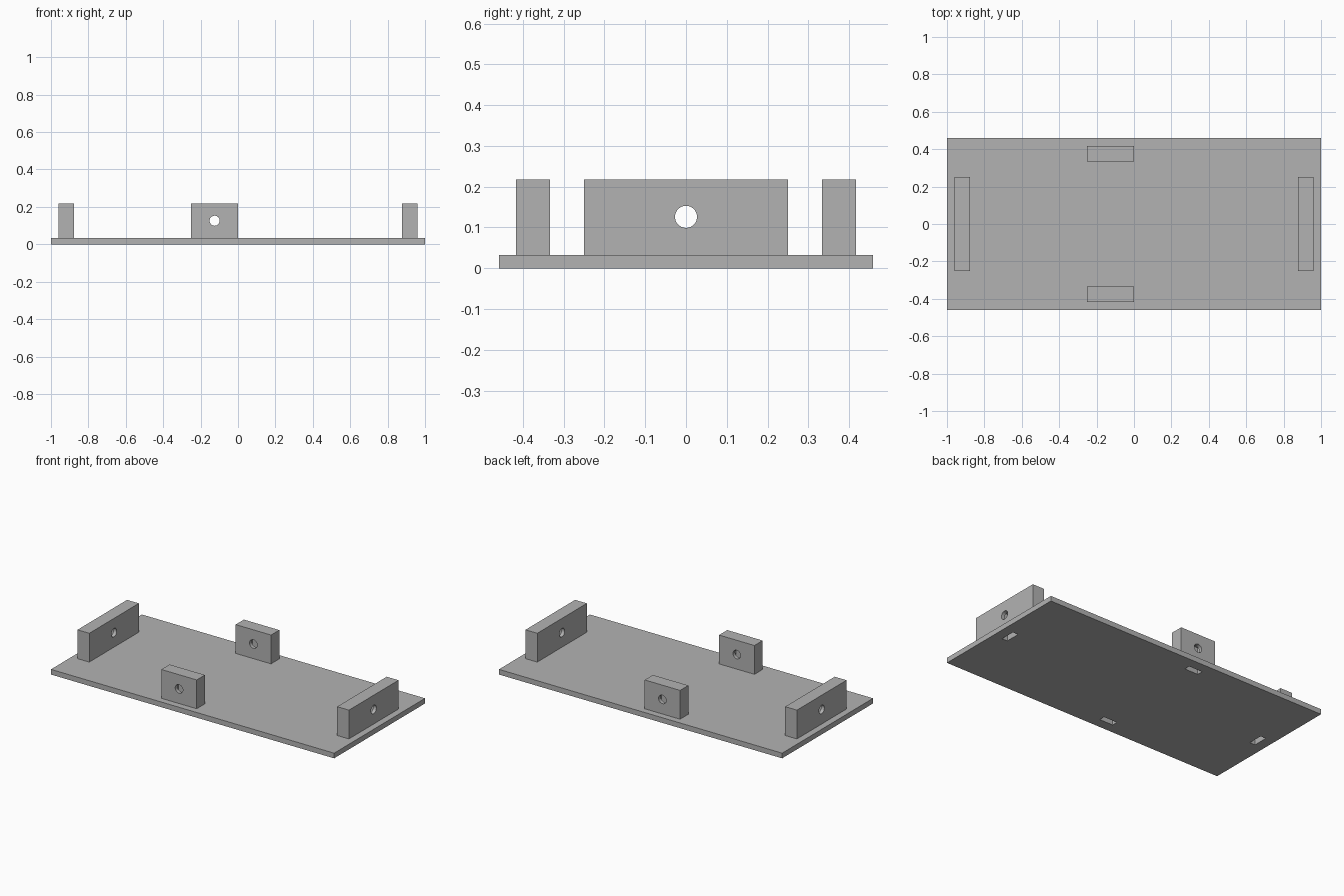
import bpy
import math
from mathutils import Matrix

default_cube = bpy.data.objects.get("Cube")
if default_cube:
    bpy.data.objects.remove(default_cube, do_unlink=True)

PLATE_TOP = 0.033
BLOCK_TOP = 0.217
THICKNESS = 0.083
HOLE_Z = 0.126
HOLE_RADIUS = 0.027
SLOT_LENGTH, SLOT_WIDTH, SLOT_TOP = 0.095, 0.038, 0.173

grey = bpy.data.materials.new("plain_grey")
grey.use_nodes = True
grey.diffuse_color = (0.45, 0.45, 0.45, 1)
grey.node_tree.nodes["Principled BSDF"].inputs["Base Color"].default_value = grey.diffuse_color


def box(name, x, y, size_x, size_y, bottom, top):
    """Box centred on x, y that spans two heights."""
    bpy.ops.mesh.primitive_cube_add(size=1)
    obj = bpy.context.object
    obj.name = name
    obj.data.transform(Matrix.Translation((x, y, (bottom + top) / 2))
                       @ Matrix.Diagonal((size_x, size_y, top - bottom, 1)))
    obj.data.materials.append(grey)
    return obj


def cut(obj, cutter):
    """Subtract a cutter from a part."""
    cutter.hide_render = True
    mod = obj.modifiers.new("cut", 'BOOLEAN')
    mod.operation = 'DIFFERENCE'
    mod.solver = 'EXACT'
    mod.object = cutter
    bpy.context.view_layer.objects.active = obj
    bpy.ops.object.modifier_apply(modifier=mod.name)


def smooth(obj):
    """Smooth the bore while keeping the edges sharp."""
    bpy.ops.object.select_all(action='DESELECT')
    obj.select_set(True)
    bpy.context.view_layer.objects.active = obj
    bpy.ops.object.shade_smooth_by_angle(angle=math.radians(30))


# Base plate
plate = box("base_plate", 0, 0, 2, 0.917, 0, PLATE_TOP)

# Mounting blocks: name, centre, length, and whether they run along y
blocks = [
    ("left_end_block", 0.917, 0, 0.5, True),
    ("right_end_block", -0.917, 0, 0.5, True),
    ("front_block", -0.125, -0.375, 0.25, False),
    ("back_block", -0.125, 0.375, 0.25, False),
]

for name, x, y, length, along_y in blocks:
    def oriented(long, short):
        return (short, long) if along_y else (long, short)

    block = box(name, x, y, *oriented(length, THICKNESS), PLATE_TOP, BLOCK_TOP)

    # Nut slot, open through the underside of the plate
    slot = box("slot_cutter", x, y, *oriented(SLOT_LENGTH, SLOT_WIDTH), -0.1, SLOT_TOP)

    # Bolt hole through the thickness of the block
    rotation = (0, math.pi / 2, 0) if along_y else (math.pi / 2, 0, 0)
    bpy.ops.mesh.primitive_cylinder_add(vertices=32, radius=HOLE_RADIUS, depth=0.2,
                                        location=(x, y, HOLE_Z), rotation=rotation)
    hole = bpy.context.object
    hole.data.materials.append(grey)
    bpy.context.view_layer.update()

    cut(plate, slot)
    cut(block, slot)
    cut(block, hole)
    smooth(block)
    for cutter in (slot, hole):
        bpy.data.objects.remove(cutter, do_unlink=True)
